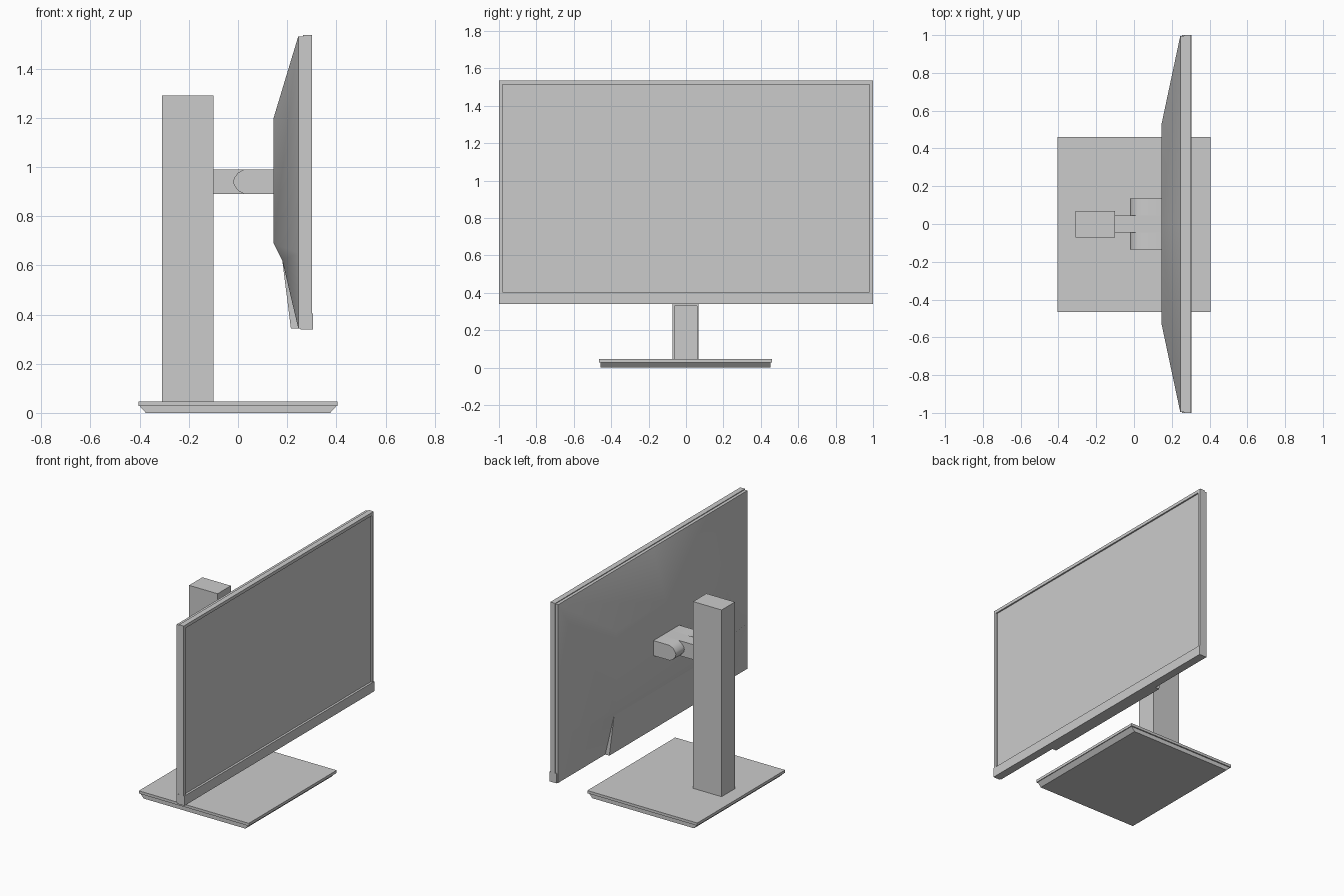
import bpy
import bmesh

cube = bpy.data.objects.get("Cube")
if cube:
    bpy.data.objects.remove(cube, do_unlink=True)

grey = bpy.data.materials.new("neutral_grey")
grey.use_nodes = True
grey.diffuse_color = (0.6, 0.6, 0.6, 1)
grey.node_tree.nodes["Principled BSDF"].inputs["Base Color"].default_value = (0.6, 0.6, 0.6, 1)


def finish(name, bm):
    bmesh.ops.remove_doubles(bm, verts=bm.verts, dist=0.0001)
    bmesh.ops.recalc_face_normals(bm, faces=bm.faces)
    mesh = bpy.data.meshes.new(name)
    bm.to_mesh(mesh)
    bm.free()
    mesh.materials.append(grey)
    obj = bpy.data.objects.new(name, mesh)
    bpy.context.collection.objects.link(obj)
    return obj


def extrude(name, profile, y0, y1):
    """Extrude an (x, z) profile from y0 to y1."""
    bm = bmesh.new()
    face = bm.faces.new([bm.verts.new((x, y0, z)) for x, z in profile])
    moved = bmesh.ops.extrude_face_region(bm, geom=[face])["geom"]
    bmesh.ops.translate(bm, vec=(0, y1 - y0, 0),
                        verts=[v for v in moved if isinstance(v, bmesh.types.BMVert)])
    return finish(name, bm)


def box(name, x, y, z):
    return extrude(name, [(x[0], z[0]), (x[1], z[0]), (x[1], z[1]), (x[0], z[1])], *y)


def smooth(obj, angle):
    bpy.ops.object.select_all(action='DESELECT')
    obj.select_set(True)
    bpy.context.view_layer.objects.active = obj
    bpy.ops.object.shade_smooth_by_angle(angle=angle)


# Base: thin plate over a foot that tapers at both ends
box("base_plate", (-0.405, 0.405), (-0.465, 0.46), (0.028, 0.046))
extrude("base_foot", [(-0.375, 0), (0.375, 0), (0.4, 0.028), (-0.4, 0.028)], -0.458, 0.452)

# Column with a shallow cable recess low on the screen side
column = box("column", (-0.31, -0.1), (-0.072, 0.068), (0.046, 1.29))
cutter = box("recess_cutter", (-0.11, -0.05), (-0.062, 0.058), (0.02, 0.33))
cutter.hide_render = True
cutter.hide_viewport = True
cut = column.modifiers.new("recess", 'BOOLEAN')
cut.operation = 'DIFFERENCE'
cut.object = cutter

# Arm and its rounded pivot heads
box("arm", (-0.1, 0.02), (-0.045, 0.045), (0.89, 0.99))
head = [(0.145, 0.89), (0.145, 0.99), (0.025, 0.99), (0, 0.976), (-0.015, 0.956),
        (-0.02, 0.94), (-0.015, 0.924), (0, 0.904), (0.025, 0.89)]
for side, y in (("left", (0.045, 0.135)), ("right", (-0.135, -0.045))):
    smooth(extrude("pivot_cheek_" + side, head, *y), 0.7)
box("pivot_block", (0.01, 0.15), (-0.045, 0.045), (0.89, 0.99))

# Display frame with a recessed screen
box("display_back_frame", (0.245, 0.27), (-0.996, 0.996), (0.344, 1.531))
box("screen", (0.27, 0.29), (-0.985, 0.985), (0.35, 1.52))
for side, y in (("left", (0.98, 1)), ("right", (-1, -0.98))):
    box("bezel_" + side, (0.265, 0.3), y, (0.34, 1.536))
box("bezel_top", (0.265, 0.3), (-0.98, 0.98), (1.515, 1.536))
box("chin", (0.255, 0.305), (-1, 1), (0.34, 0.405))

# Rear shell: mirrored taper from the rim to a flat centre
bm = bmesh.new()
for s in (1, -1):
    top_rim, mid_rim, low_rim = [bm.verts.new((0.245, s * 0.996, z)) for z in (1.531, 0.65, 0.344)]
    top, low = [bm.verts.new((0.145, s * 0.525, z)) for z in (1.2, 0.69)]
    dip = bm.verts.new((0.18, s * 0.5, 0.62))
    c_top_rim, c_low_rim = [bm.verts.new((0.245, 0, z)) for z in (1.531, 0.344)]
    c_top, c_low = [bm.verts.new((0.145, 0, z)) for z in (1.2, 0.69)]
    c_dip = bm.verts.new((0.18, 0, 0.62))
    for loop in ((top_rim, top, c_top, c_top_rim), (top, low, c_low, c_top),
                 (top_rim, mid_rim, low, top), (low, mid_rim, dip),
                 (low, dip, c_dip, c_low), (dip, mid_rim, low_rim),
                 (dip, low_rim, c_low_rim, c_dip),
                 (top_rim, mid_rim, low_rim, c_low_rim, c_top_rim)):
        bm.faces.new(loop)
smooth(finish("rear_shell", bm), 0.6)

# Lower electronics housing
extrude("rear_housing", [(0.18, 0.62), (0.215, 0.344), (0.25, 0.344), (0.25, 0.62)], -0.5, 0.5)
